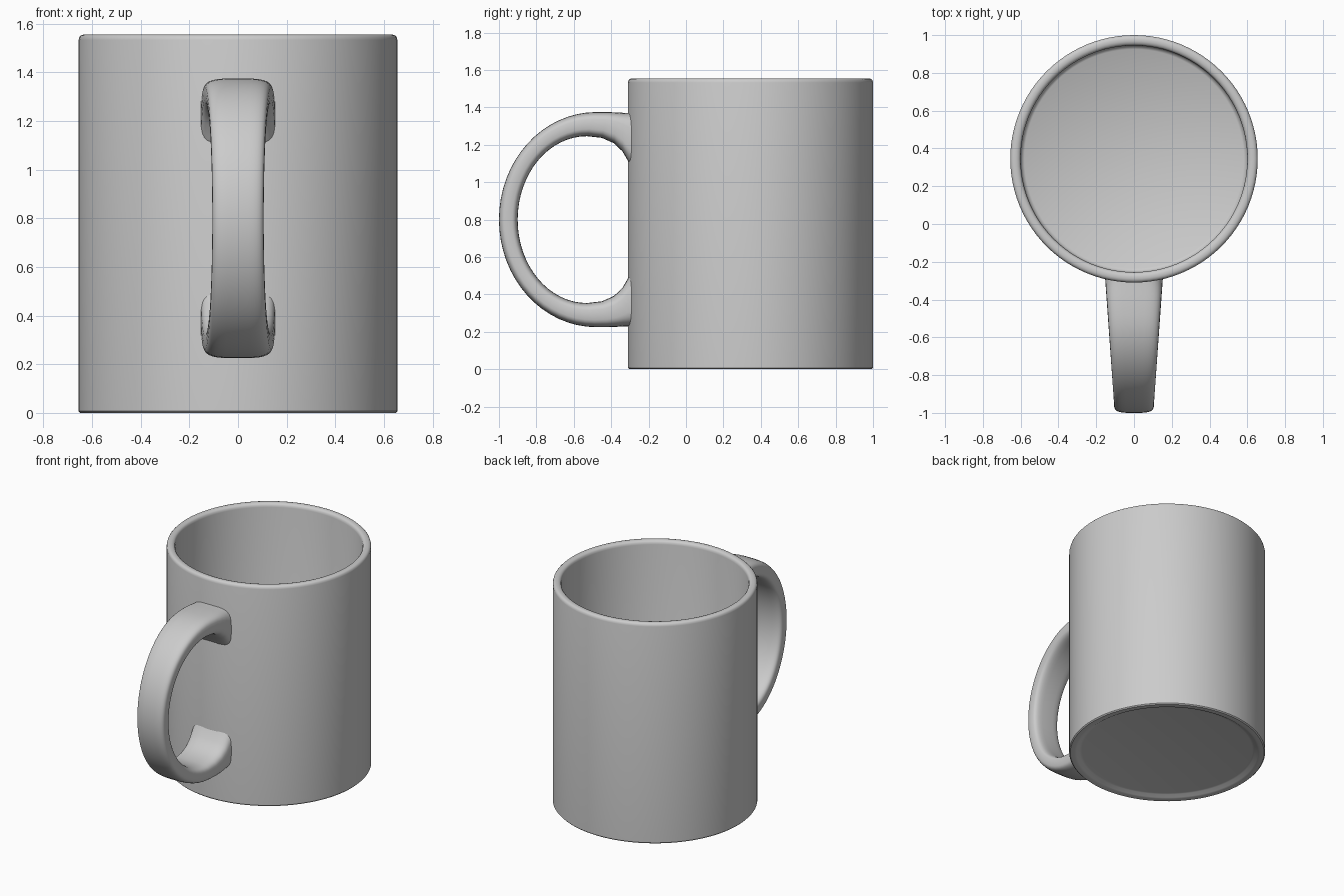
import bpy, bmesh, math
from mathutils import Vector

if "Cube" in bpy.data.objects:
    bpy.data.objects.remove(bpy.data.objects["Cube"])

CY = 0.345      # centre of the cup along y
SEG = 96


def skin(name, rings, caps=False):
    """Join a list of closed point rings into a smooth mesh object."""
    bm = bmesh.new()
    loops = [[bm.verts.new(p) for p in ring] for ring in rings]
    n = len(loops[0])
    for a, b in zip(loops, loops[1:]):
        for i in range(n):
            j = (i + 1) % n
            bm.faces.new((a[i], a[j], b[j], b[i]))
    if caps:
        bm.faces.new(loops[0])
        bm.faces.new(loops[-1])
    bmesh.ops.recalc_face_normals(bm, faces=bm.faces)
    mesh = bpy.data.meshes.new(name)
    bm.to_mesh(mesh)
    bm.free()
    ob = bpy.data.objects.new(name, mesh)
    bpy.context.collection.objects.link(ob)
    bpy.ops.object.select_all(action='DESELECT')
    ob.select_set(True)
    bpy.context.view_layer.objects.active = ob
    bpy.ops.object.shade_smooth_by_angle(angle=math.radians(40))
    return ob


# Cup: lathe profile (radius, z) from underside, over the rim, to the inside floor
profile = [(0.57, 0.02), (0.585, 0.017), (0.605, 0.004), (0.62, 0), (0.648, 0),
           (0.655, 0.007), (0.655, 1.533), (0.652, 1.545), (0.645, 1.552),
           (0.635, 1.555), (0.622, 1.555), (0.61, 1.551), (0.603, 1.543),
           (0.60, 1.53), (0.60, 0.085), (0.595, 0.07), (0.58, 0.06)]
rings = [[(r * math.cos(2 * math.pi * i / SEG),
           CY + r * math.sin(2 * math.pi * i / SEG), z) for i in range(SEG)]
         for r, z in profile]
skin("cup_body", rings, caps=True)

# Handle: pairs of outer and inner edge points in the y-z plane
top_root = [((-0.28, 1.37), (-0.28, 1.07)), ((-0.305, 1.37), (-0.311, 1.115)),
            ((-0.335, 1.371), (-0.34, 1.165)), ((-0.37, 1.373), (-0.385, 1.208)),
            ((-0.42, 1.375), (-0.45, 1.237))]
pairs = list(top_root)
STEPS = 32
for k in range(STEPS + 1):
    t = math.pi * (0.5 + k / STEPS)
    c, s = math.cos(t), math.sin(t)
    pairs.append(((-0.48 + 0.52 * c, 0.8 + 0.575 * s),
                  (-0.53 + 0.37 * c, 0.8 + 0.446 * s)))
pairs += [((oy, 1.6 - oz), (iy, 1.6 - iz)) for (oy, oz), (iy, iz) in reversed(top_root)]


def handle_ring(outer, inner, n=32, power=0.55):
    """Soft rectangular cross-section, widening towards the cup."""
    o, i = Vector((0, *outer)), Vector((0, *inner))
    mid, half = (o + i) / 2, (o - i) / 2
    width = 0.102 + 0.05 * (mid.y + 1) / 0.7
    ring = []
    for k in range(n):
        a = 2 * math.pi * k / n
        c, s = math.cos(a), math.sin(a)
        u = math.copysign(abs(c) ** power, c)
        v = math.copysign(abs(s) ** power, s)
        ring.append(mid + half * v + Vector((width * u, 0, 0)))
    return ring


skin("handle", [handle_ring(o, i) for o, i in pairs], caps=True)
